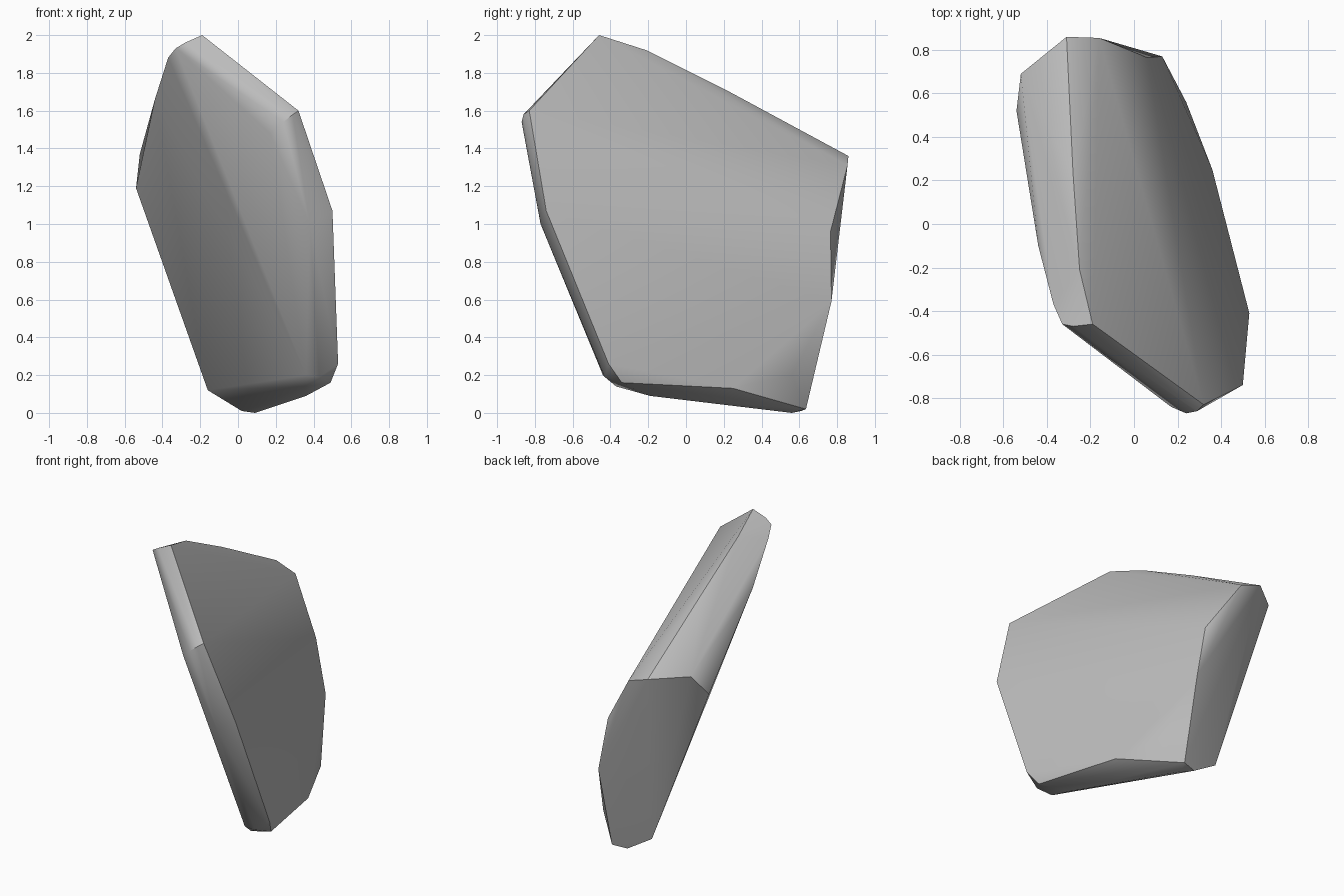
import bpy
import bmesh
import math

# Remove the default cube only
default_cube = bpy.data.objects.get("Cube")
if default_cube:
    bpy.data.objects.remove(default_cube, do_unlink=True)


def make_material(name, colour):
    material = bpy.data.materials.new(name)
    material.use_nodes = True
    material.diffuse_color = colour
    shader = next(n for n in material.node_tree.nodes if n.type == "BSDF_PRINCIPLED")
    shader.inputs["Base Color"].default_value = colour
    shader.inputs["Roughness"].default_value = 0.9
    return material


def make_stone(name, outlines, material, sharp_angle):
    """Wrap a tight convex skin around the rim outlines of a stone."""
    bm = bmesh.new()
    for outline in outlines:
        for corner in outline:
            bm.verts.new(corner)
    hull = bmesh.ops.convex_hull(bm, input=bm.verts[:], use_existing_faces=False)
    unused = {v for v in hull["geom_interior"] + hull["geom_unused"]
              if isinstance(v, bmesh.types.BMVert)}
    bmesh.ops.delete(bm, geom=list(unused), context="VERTS")

    # Merge nearly flat triangles into clean facets
    bmesh.ops.dissolve_limit(bm, angle_limit=math.radians(2),
                             verts=bm.verts[:], edges=bm.edges[:])
    bmesh.ops.recalc_face_normals(bm, faces=bm.faces[:])

    mesh = bpy.data.meshes.new(name)
    bm.to_mesh(mesh)
    bm.free()
    mesh.materials.append(material)
    stone = bpy.data.objects.new(name, mesh)
    bpy.context.collection.objects.link(stone)

    # Worn edges shade smoothly, broken edges stay crisp
    bpy.ops.object.select_all(action="DESELECT")
    stone.select_set(True)
    bpy.context.view_layer.objects.active = stone
    bpy.ops.object.shade_smooth_by_angle(angle=math.radians(sharp_angle))
    return stone


# Broken end at the back, running around its rim
back_break = [
    (-.31, .86, 1.36), (-.16, .855, 1.31), (.06, .765, .96), (.13, .77, .59),
    (.12, .635, .02), (.02, .61, .01), (-.16, .6, .12),
    (-.54, .52, 1.19), (-.52, .69, 1.37),
]

# Sloping crest, with a worn shoulder beside it
crest = [
    (-.28, .23, 1.7), (-.25, -.21, 1.92), (-.19, -.46, 2),
    (-.28, -.47, 1.96), (-.33, -.46, 1.93), (-.37, -.37, 1.88), (-.44, -.1, 1.66),
]

# Leading edge, from the crest down to the foot
leading_edge = [
    (.32, -.83, 1.6), (.29, -.86, 1.58), (.24, -.87, 1.54), (.17, -.84, 1.48),
    (.5, -.74, 1.07), (.38, -.77, 1), (.53, -.41, .26),
    (.43, -.43, .19), (.36, -.44, .2),
]

# Rounded underside
underside = [
    (.49, -.34, .16), (.36, -.37, .14), (.36, -.19, .09),
    (.36, .25, .13), (.24, .56, .2), (.09, .56, 0),
]

stone_grey = make_material("stone grey", (.5, .5, .5, 1))
make_stone("stone_shard", [back_break, crest, leading_edge, underside], stone_grey, 35)
